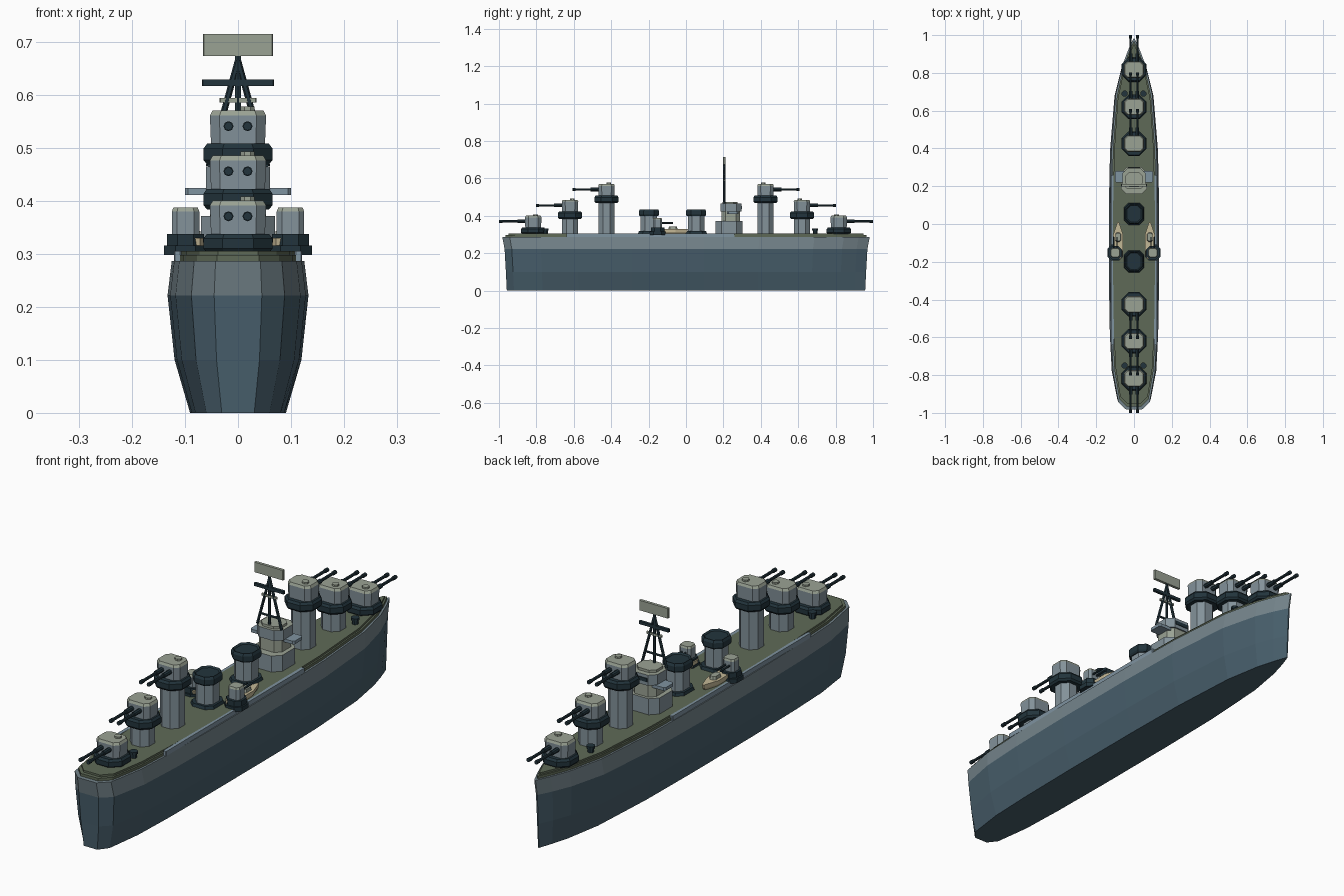
import bpy, bmesh, math
from mathutils import Vector

cube = bpy.data.objects.get("Cube")
if cube:
    bpy.data.objects.remove(cube)


def material(name, hexcode):
    rgb = [int(hexcode[i:i + 2], 16) / 255 for i in (0, 2, 4)]
    color = [c / 12.92 if c < 0.04 else ((c + 0.055) / 1.055) ** 2.4 for c in rgb] + [1]
    m = bpy.data.materials.new(name)
    m.use_nodes = True
    m.diffuse_color = color
    m.node_tree.nodes["Principled BSDF"].inputs["Base Color"].default_value = color
    return m


LOWER = material("lower hull slate", "485f6c")
UPPER = material("upper hull grey", "74848b")
GREY = material("superstructure grey", "83929a")
ROOF = material("pale olive grey", "9aa294")
DECK = material("deck olive", "5f6a57")
DARK = material("dark navy", "22343c")
CREAM = material("boat cream", "c4b896")
TRIM = material("walkway blue grey", "7f93a0")


def rect(w, d, c):
    """Rectangle with cut corners, counter-clockwise."""
    x, y = w / 2, d / 2
    return [(x - c, -y), (x, c - y), (x, y - c), (x - c, y),
            (c - x, y), (-x, y - c), (-x, c - y), (c - x, -y)]


def ring(r, n=8):
    return [(r * math.cos((i + 0.5) * math.tau / n), r * math.sin((i + 0.5) * math.tau / n))
            for i in range(n)]


def loft(name, outline, levels, mats, at=(0, 0), rule=None):
    """Stack an outline at levels (z, x scale, y scale); mats[-1] colours the top."""
    bm = bmesh.new()
    loops = [[bm.verts.new((at[0] + x * sx, at[1] + y * sy, z)) for x, y in outline]
             for z, sx, sy in levels]
    n = len(outline)
    bm.faces.new(loops[0][::-1])
    for k in range(len(loops) - 1):
        for i in range(n):
            j = (i + 1) % n
            f = bm.faces.new((loops[k][i], loops[k][j], loops[k + 1][j], loops[k + 1][i]))
            f.material_index = rule(k) if rule else 0
    bm.faces.new(loops[-1]).material_index = len(mats) - 1
    bmesh.ops.recalc_face_normals(bm, faces=bm.faces)
    mesh = bpy.data.meshes.new(name)
    bm.to_mesh(mesh)
    bm.free()
    for m in mats:
        mesh.materials.append(m)
    ob = bpy.data.objects.new(name, mesh)
    bpy.context.collection.objects.link(ob)
    return ob


def block(name, outline, z0, z1, mats, at=(0, 0), taper=1):
    return loft(name, outline, [(z0, 1, 1), (z1, taper, taper)], mats, at)


def rod(name, a, b, r, mat, n=6):
    a, b = Vector(a), Vector(b)
    bpy.ops.mesh.primitive_cylinder_add(vertices=n, radius=r, depth=(b - a).length,
                                        location=(a + b) / 2)
    ob = bpy.context.object
    ob.name = name
    ob.rotation_euler = (b - a).to_track_quat("Z", "Y").to_euler()
    ob.data.materials.append(mat)
    return ob


# Hull, deck edge and deck share one waterline shape
side = [(0.045, -1), (0.088, -0.96), (0.118, -0.8), (0.128, -0.6), (0.133, -0.3),
        (0.133, 0.1), (0.127, 0.4), (0.103, 0.7), (0.064, 0.86), (0.032, 0.94), (0.003, 1)]
plan = side + [(-x, y) for x, y in reversed(side)]
loft("hull", plan, [(0, 0.68, 0.958), (0.1, 0.9, 0.963), (0.222, 1, 0.97), (0.287, 0.94, 0.982)],
     [LOWER, UPPER], rule=lambda k: int(k == 2))
loft("deck_edge", plan, [(0.287, 0.88, 0.965), (0.298, 0.88, 0.965)], [DECK])
loft("deck", plan, [(0.298, 0.83, 0.95), (0.306, 0.83, 0.95)], [DECK])

# Side walkways
for s, label in ((1, "left"), (-1, "right")):
    block(label + "_walkway", rect(0.014, 0.9, 0.002), 0.287, 0.306, [TRIM], (s * 0.114, -0.19))


def turret(label, y, base, d):
    """Gun turret at height base, guns pointing along d."""
    if base > 0.35:
        block(label + "_barbette", rect(0.086, 0.086, 0.024), 0.3, base, [GREY], (0, y))
        low = base - 0.036
    else:
        low = 0.302
    loft(label + "_collar", rect(0.13, 0.13, 0.036),
         [(low, 0.9, 0.9), (low + 0.008, 1, 1), (base - 0.006, 1, 1), (base + 0.003, 0.9, 0.9)],
         [DARK], (0, y))
    loft(label + "_house", rect(0.106, 0.088, 0.018),
         [(base, 0.96, 0.96), (base + 0.056, 1, 1), (base + 0.066, 0.9, 0.9)],
         [GREY, ROOF], (0, y), rule=lambda k: k)
    block(label + "_hatch", ring(0.014), base + 0.064, base + 0.073, [ROOF], (0.018, y - d * 0.012))
    z = base + 0.036
    for s in (-1, 1):
        x = s * 0.018
        rod(label + "_gun_sleeve", (x, y + d * 0.035, z), (x, y + d * 0.085, z), 0.0095, DARK, 8)
        rod(label + "_gun", (x, y + d * 0.08, z), (x, y + d * 0.182, z), 0.006, DARK, 8)
        rod(label + "_muzzle", (x, y + d * 0.165, z), (x, y + d * 0.183, z), 0.008, DARK, 8)


for d, group in ((-1, "stern"), (1, "bow")):
    for i, (y, base) in enumerate(((0.817, 0.335), (0.62, 0.42), (0.425, 0.505))):
        turret(f"{group}_turret_{i + 1}", d * y, base, d)

# Deck bollards and vents
for y in (-0.75, 0.69):
    for s in (-1, 1):
        block("deck_vent", ring(0.013), 0.3, 0.326, [DARK], (s * 0.05, y))
        block("deck_vent_cap", ring(0.017), 0.322, 0.332, [DARK], (s * 0.05, y))

# Funnels
for label, y in (("aft", -0.198), ("forward", 0.054)):
    block(label + "_funnel_base", rect(0.11, 0.12, 0.025), 0.3, 0.318, [DARK], (0, y), 0.9)
    block(label + "_funnel", rect(0.08, 0.088, 0.022), 0.31, 0.405, [GREY], (0, y))
    loft(label + "_funnel_cap", rect(0.098, 0.108, 0.026),
         [(0.398, 0.9, 0.9), (0.406, 1, 1), (0.425, 1, 1), (0.435, 0.9, 0.9), (0.429, 0.78, 0.8)],
         [DARK], (0, y))

# Bridge
block("bridge_base", rect(0.14, 0.142, 0.03), 0.3, 0.372, [GREY, ROOF], (0, 0.23))
block("bridge_middle", rect(0.105, 0.1, 0.022), 0.37, 0.424, [ROOF], (0, 0.24))
block("bridge_wings", rect(0.2, 0.06, 0.006), 0.411, 0.424, [TRIM], (0, 0.25))
block("bridge_top", rect(0.12, 0.112, 0.026), 0.422, 0.465, [GREY, ROOF], (0, 0.24))
block("bridge_roof", rect(0.09, 0.08, 0.02), 0.463, 0.475, [ROOF], (0, 0.235))
block("bridge_window", rect(0.062, 0.004, 0.001), 0.437, 0.452, [DARK], (0, 0.297))

# Tripod mast, yards and radar panel
my = 0.205
rod("mast_pole", (0, my, 0.465), (0, my, 0.68), 0.006, DARK)
for s in (-1, 1):
    rod("mast_leg", (s * 0.055, my, 0.465), (0, my, 0.665), 0.006, DARK)
block("main_yard", rect(0.136, 0.012, 0.002), 0.617, 0.629, [DARK], (0, my))
block("lower_yard", rect(0.07, 0.01, 0.002), 0.586, 0.594, [ROOF], (0, my))
rod("mast_brace", (-0.045, my, 0.51), (0.045, my, 0.51), 0.005, DARK)
block("radar_panel", rect(0.132, 0.012, 0.002), 0.674, 0.715, [ROOF], (0, my))

# Boats and small side guns
boat = [(0.012, -0.09), (0.024, -0.07), (0.026, 0.04), (0.004, 0.105)]
boat += [(-x, y) for x, y in reversed(boat)]
for s, label in ((1, "left"), (-1, "right")):
    at = (s * 0.084, -0.095)
    loft(label + "_boat", boat, [(0.3, 0.65, 0.85), (0.315, 1, 0.97), (0.33, 1, 1)], [CREAM], at)
    block(label + "_boat_cabin", rect(0.03, 0.05, 0.008), 0.328, 0.343, [ROOF], (s * 0.084, -0.07), 0.85)
    gx, gy = s * 0.099, -0.152
    block(label + "_gun_tub", rect(0.082, 0.085, 0.022), 0.298, 0.316, [DARK], (gx, gy))
    block(label + "_gun_tub_rim", rect(0.07, 0.072, 0.02), 0.314, 0.338, [DARK], (gx, gy))
    loft(label + "_gun_house", rect(0.052, 0.05, 0.01),
         [(0.336, 1, 1), (0.38, 1, 1), (0.388, 0.88, 0.88)], [GREY, ROOF], (gx, gy),
         rule=lambda k: k)
    for t in (-1, 1):
        x = gx + t * 0.009
        rod(label + "_side_gun", (x, gy, 0.362), (x, gy + 0.082, 0.362), 0.0045, DARK)
